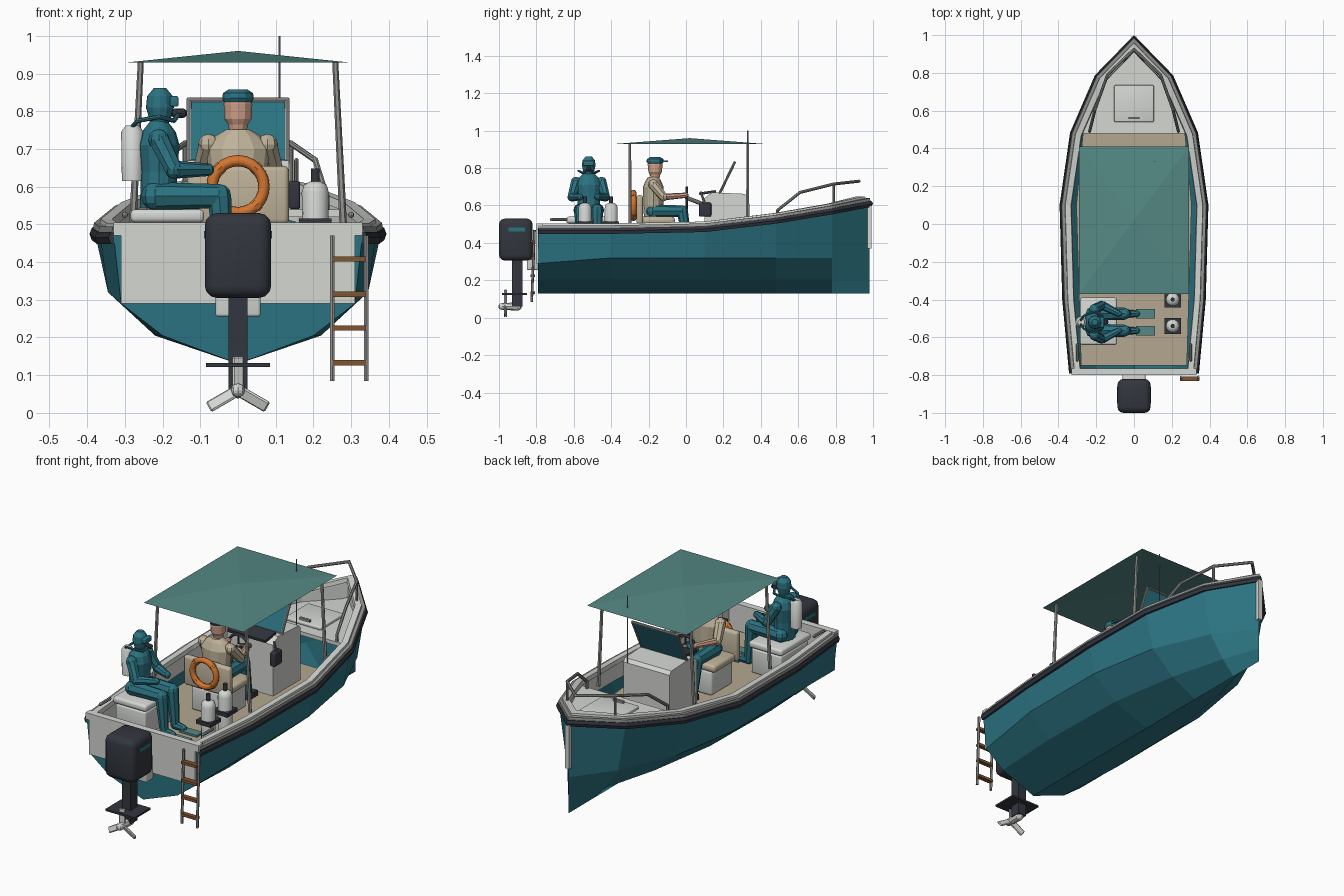
import bpy, bmesh, math
from mathutils import Matrix, Vector

if "Cube" in bpy.data.objects:
    bpy.data.objects.remove(bpy.data.objects["Cube"], do_unlink=True)


def material(name, red, green, blue):
    mat = bpy.data.materials.new(name)
    mat.use_nodes = True
    mat.diffuse_color = (red, green, blue, 1)
    mat.node_tree.nodes["Principled BSDF"].inputs["Base Color"].default_value = mat.diffuse_color
    return mat


TEAL = material("hull teal", .024, .17, .22)
CANVAS = material("canopy green", .09, .25, .235)
WHITE = material("boat white", .66, .68, .65)
FLOOR = material("deck tan", .46, .39, .28)
CLOTH = material("cloth beige", .52, .45, .32)
SKIN = material("skin", .65, .37, .26)
ORANGE = material("buoy orange", .65, .18, .03)
DARK = material("charcoal", .032, .037, .048)
METAL = material("rail grey", .3, .3, .29)
WOOD = material("wood brown", .22, .09, .03)


def finish(name, bm, mat, smooth=None, weld=False):
    """Turn a bmesh into a named, coloured object."""
    if weld:
        bmesh.ops.remove_doubles(bm, verts=bm.verts, dist=.0005)
    bmesh.ops.recalc_face_normals(bm, faces=bm.faces)
    mesh = bpy.data.meshes.new(name)
    bm.to_mesh(mesh)
    bm.free()
    mesh.materials.append(mat)
    if smooth:
        mesh.polygons.foreach_set("use_smooth", [True] * len(mesh.polygons))
        mesh.set_sharp_from_angle(angle=math.radians(smooth))
    obj = bpy.data.objects.new(name, mesh)
    bpy.context.collection.objects.link(obj)
    return obj


def box(name, low, high, mat, bevel=0, tilt=0):
    """Box between two corners, optionally rounded and tilted about x."""
    bm = bmesh.new()
    low, high = Vector(low), Vector(high)
    bmesh.ops.create_cube(bm, size=1, matrix=Matrix.Diagonal(high - low).to_4x4())
    if bevel:
        bmesh.ops.bevel(bm, geom=bm.edges[:], offset=bevel, segments=3, profile=.5, affect='EDGES')
    place = Matrix.Translation((low + high) / 2) @ Matrix.Rotation(math.radians(tilt), 4, 'X')
    bm.transform(place)
    return finish(name, bm, mat, 40 if bevel else None)


def limb(name, points, radii, mat, sides=8, joints=True):
    """Chain of tapered cylinders with round joints."""
    bm = bmesh.new()
    points = [Vector(p) for p in points]
    if not isinstance(radii, (list, tuple)):
        radii = [radii] * len(points)
    for a, b, ra, rb in zip(points, points[1:], radii, radii[1:]):
        turn = (b - a).to_track_quat('Z', 'Y').to_matrix().to_4x4()
        bmesh.ops.create_cone(bm, cap_ends=True, segments=sides, radius1=ra, radius2=rb,
                              depth=(b - a).length, matrix=Matrix.Translation((a + b) / 2) @ turn)
    if joints:
        for p, r in zip(points, radii):
            bmesh.ops.create_uvsphere(bm, u_segments=sides, v_segments=6, radius=r,
                                      matrix=Matrix.Translation(p))
    return finish(name, bm, mat)


def loft(name, rows, mat, ring=False, caps=False, smooth=None):
    """Skin a list of equal rows of points."""
    bm = bmesh.new()
    grid = [[bm.verts.new(p) for p in row] for row in rows]
    count = len(rows[0])
    for r, s in zip(grid, grid[1:]):
        for i in range(count if ring else count - 1):
            j = (i + 1) % count
            bm.faces.new((r[i], r[j], s[j], s[i]))
    if caps:
        bm.faces.new(grid[0])
        bm.faces.new(grid[-1])
    return finish(name, bm, mat, smooth, weld=not caps)


def turned(name, centre, rings, mat, sides=12, smooth=None):
    """Stack of ellipses given as (height, x radius, y radius)."""
    rows = []
    for z, rx, ry in rings:
        angles = [math.tau * i / sides for i in range(sides)]
        rows.append([(centre[0] + rx * math.cos(a), centre[1] + ry * math.sin(a), z) for a in angles])
    return loft(name, rows, mat, ring=True, caps=True, smooth=smooth)


def slab(name, half_outline, bottom, top, mat):
    """Symmetric plate from (y, half width) pairs."""
    outline = [(w, y) for y, w in half_outline] + [(-w, y) for y, w in reversed(half_outline)]
    rows = [[(x, y, z) for x, y in outline] for z in (bottom, top)]
    return loft(name, rows, mat, ring=True, caps=True)


def torus(name, centre, major, minor, mat, sides=24):
    """Ring standing upright and facing along y."""
    rows = []
    for i in range(sides + 1):
        a = math.tau * i / sides
        row = []
        for k in range(8):
            b = math.tau * k / 8
            r = major + minor * math.cos(b)
            row.append((centre[0] + r * math.cos(a), centre[1] + minor * math.sin(b), centre[2] + r * math.sin(a)))
        rows.append(row)
    return loft(name, rows, mat, ring=True, smooth=50)


# Hull: y, sheer half width, sheer height, upper and lower chine half widths
STATIONS = [(-.79, .33, .47, .31, .2), (-.4, .366, .47, .345, .22), (.1, .38, .48, .345, .21),
            (.48, .325, .525, .28, .15), (.78, .195, .575, .15, .07), (.98, 0, .615, 0, 0)]
sections = []
for y, w, z, upper, lower in STATIONS:
    chine = .29 if y < -.7 else .32
    side = [(w, y, z), (upper, y, chine), (lower, y, .205)]
    sections.append(side + [(0, y, .13)] + [(-px, py, pz) for px, py, pz in reversed(side)])
loft("hull", sections, TEAL)
loft("hull_stern", [sections[0][:4], sections[0][:2:-1]], TEAL)
slab("transom_cap", [(-.8, .33), (-.765, .33)], .47, .505, WHITE)
box("transom_panel", (-.31, -.8, .29), (.31, -.77, .49), WHITE)
box("stem_plate", (-.012, .97, .37), (.012, .992, .6), WHITE)

# Strips that follow the sheer line
half = [Vector(s[:3]) for s in STATIONS]
sheer = [Vector((w, y, z)) for y, w, z in half]
sheer += [Vector((-p.x, p.y, p.z)) for p in reversed(sheer[:-1])]


def sheer_strip(name, profile, mat):
    rows = []
    for i, p in enumerate(sheer):
        before = (p - sheer[max(i - 1, 0)]).to_2d()
        after = (sheer[min(i + 1, len(sheer) - 1)] - p).to_2d()
        before = before.normalized() if before.length else after.normalized()
        after = after.normalized() if after.length else before
        along = (before + after).normalized()
        miter = 1 / max(along.dot(after), .5)
        out = Vector((along.y, -along.x, 0)) * miter
        rows.append([p + out * d + Vector((0, 0, h)) for d, h in profile])
    loft(name, rows, mat, ring=True, caps=True)


sheer_strip("rub_rail", [(-.01, -.022), (.008, -.022), (.014, -.005), (.008, .01), (-.01, .01)], DARK)
sheer_strip("gunwale_edge", [(-.02, .01), (.004, .01), (.002, .024), (-.02, .024)], METAL)
sheer_strip("gunwale_cap", [(-.05, .012), (-.012, .012), (-.016, .034), (-.046, .034)], WHITE)
sheer_strip("inner_liner", [(-.045, -.07), (-.038, -.07), (-.034, .015), (-.041, .015)], WHITE)

# Decks and bow fittings
slab("cockpit_floor", [(-.75, .28), (-.4, .29), (.1, .305), (.48, .27)], .355, .372, FLOOR)
slab("foredeck", [(.48, .29), (.78, .16), (.93, .02)], .52, .54, WHITE)
box("deck_hatch", (-.105, .54, .54), (.105, .735, .558), WHITE, .006)
box("hatch_handle", (-.03, .555, .558), (.03, .567, .57), METAL)
rail = [(.235, .49, .575), (.205, .61, .67), (.14, .79, .715), (0, .925, .73)]
limb("bow_rail", [(.235, .49, .53)] + rail + [(-x, y, z) for x, y, z in rail[-2::-1]] + [(-.235, .49, .53)],
     .008, METAL)
for side in (-1, 1):
    limb("bow_stanchion", [(side * .14, .79, .56), (side * .14, .79, .715)], .007, METAL)
    limb("stern_cleat", [(side * .3, -.72, .525), (side * .3, -.64, .525)], .008, METAL)
    for y in (-.3, .33):
        limb("canopy_post", [(side * .28, y, .48), (side * .258, y, .93)], [.01, .008], METAL, 6, False)

# Canopy: a shallow four-sided tent
corners = [(-.29, -.37, .93), (.29, -.37, .93), (.29, .41, .93), (-.29, .41, .93)]
loft("canopy", [corners, [(0, .02, .96)] * 4], CANVAS, ring=True)
limb("antenna", [(.11, .33, .64), (.11, .33, 1)], .003, METAL, 6, False)

# Console with windscreen, wheel and throttle
outline = [(.1, .37), (.33, .37), (.33, .645), (.315, .662), (.14, .67), (.1, .64)]
loft("console", [[(x, y, z) for y, z in outline] for x in (-.135, .135)], WHITE, ring=True, caps=True)
box("instrument_panel", (-.11, .07, .662), (.11, .16, .676), DARK, tilt=8)
box("windscreen", (-.128, .217, .655), (.128, .223, .838), TEAL, tilt=-26)
frame = [(-.13, .18, .665), (-.13, .26, .83), (.13, .26, .83), (.13, .18, .665)]
limb("windscreen_frame", frame + frame[:1], .007, METAL)
torus("steering_wheel", (0, .005, .64), .056, .007, DARK)
limb("steering_column", [(0, .005, .64), (0, .11, .6)], .011, METAL)
for turn in range(3):
    a = math.tau * turn / 3 + math.pi / 2
    limb("wheel_spoke", [(0, .005, .64), (.056 * math.cos(a), .005, .64 + .056 * math.sin(a))], .005, DARK)
box("throttle_box", (.135, .07, .54), (.165, .135, .615), DARK, .008)
limb("throttle_lever", [(.155, .1, .61), (.155, .08, .67)], .006, METAL)

# Helm seat and life ring
box("seat_base", (-.1, -.25, .372), (.1, -.07, .5), WHITE, .012)
box("seat_cushion", (-.125, -.255, .5), (.125, -.06, .54), CLOTH, .015)
box("seat_back", (-.135, -.265, .5), (.135, -.23, .655), CLOTH, .014)
torus("life_ring", (0, -.28, .6), .069, .015, ORANGE)
for turn in range(4):
    a = math.tau * (turn + .5) / 4
    spot = Vector((.069 * math.cos(a), -.28, .6 + .069 * math.sin(a)))
    reach = Vector((.007 * math.sin(a), 0, -.007 * math.cos(a)))
    limb("life_ring_band", [spot - reach, spot + reach], .0165, ORANGE, 8, False)

# Skipper
turned("skipper_torso", (0, -.175), [(.54, .07, .05), (.62, .075, .055), (.7, .085, .055), (.735, .06, .04),
                                     (.752, .03, .028)], CLOTH)
turned("skipper_head", (0, -.165), [(.74, .022, .022), (.765, .026, .028), (.78, .036, .036), (.82, .038, .04),
                                    (.845, .03, .03)], SKIN)
turned("skipper_cap", (0, -.165), [(.825, .038, .04), (.835, .042, .046), (.848, .04, .044), (.858, .025, .028)], TEAL)
box("cap_brim", (-.032, -.14, .832), (.032, -.095, .84), TEAL)
for side in (-1, 1):
    limb("skipper_sleeve", [(side * .078, -.175, .712), (side * .098, -.12, .645)], [.028, .023], CLOTH)
    limb("skipper_forearm", [(side * .098, -.12, .645), (side * .055, 0, .655)], [.018, .014], SKIN)
    limb("skipper_leg", [(side * .045, -.18, .57), (side * .05, -.02, .57), (side * .05, .01, .4)],
         [.036, .03, .022], TEAL)
    box("skipper_shoe", (side * .05 - .02, -.01, .372), (side * .05 + .02, .065, .4), DARK)

# Diver on the side bench, facing across the boat
MID = -.52
box("bench_base", (-.275, -.63, .372), (-.1, -.4, .5), WHITE, .008)
box("bench_cushion", (-.285, -.64, .505), (-.09, -.39, .54), WHITE, .012)
turned("diver_torso", (-.21, MID), [(.545, .05, .06), (.64, .048, .06), (.71, .055, .07), (.745, .045, .055),
                                    (.775, .022, .025)], TEAL)
turned("diver_head", (-.207, MID), [(.765, .022, .024), (.785, .03, .03), (.81, .037, .036), (.84, .034, .034),
                                    (.862, .016, .016)], TEAL)
box("diver_mask", (-.18, MID - .028, .812), (-.158, MID + .028, .84), TEAL, .005)
limb("diver_regulator", [(-.165, MID, .795), (-.148, MID, .795)], .013, DARK)
turned("diver_air_tank", (-.28, MID), [(.615, .028, .028), (.745, .03, .03), (.762, .018, .018)], WHITE, 14, 50)
for side in (-1, 1):
    limb("diver_hose", [(-.29, MID, .75), (-.265, MID + side * .035, .775), (-.21, MID + side * .055, .785),
                        (-.17, MID + side * .03, .775), (-.155, MID, .795)], .006, TEAL)
    limb("diver_arm", [(-.21, MID + side * .068, .725), (-.17, MID + side * .09, .645), (-.08, MID + side * .045, .645)],
         [.028, .024, .017], TEAL)
    y = MID + side * .045
    limb("diver_leg", [(-.22, y, .575), (-.05, y, .575), (-.035, y, .4)], [.037, .032, .022], TEAL)
    limb("diver_foot", [(-.035, y, .395), (.015, y, .39)], [.022, .017], TEAL)
    box("diver_fin", (.01, y - .025, .376), (.11, y + .025, .386), CANVAS)

# Spare air tanks in a rack
for y in (-.4, -.54):
    turned("spare_tank", (.205, y), [(.372, .034, .034), (.585, .036, .036), (.605, .03, .03), (.614, .014, .014)],
           WHITE, 14, 50)
    turned("tank_valve", (.205, y), [(.612, .011, .011), (.648, .011, .011)], DARK)
    box("tank_rack", (.162, y - .043, .495), (.248, y + .043, .515), DARK)

# Outboard motor
box("motor_cowling", (-.088, -1, .305), (.088, -.82, .53), DARK, .032)
for side in (-1, 1):
    box("cowling_stripe", (side * .087 - .003, -.95, .462), (side * .087 + .003, -.86, .482), TEAL)
box("motor_leg", (-.025, -.93, .06), (.025, -.875, .32), DARK)
box("cavitation_plate", (-.085, -.985, .122), (.085, -.85, .132), DARK)
box("motor_bracket", (-.06, -.85, .255), (.06, -.79, .39), WHITE, .008)
limb("propeller_hub", [(0, -.985, .06), (0, -.9, .06)], [.018, .022], WHITE)
for turn in range(3):
    a = math.tau * turn / 3 + math.pi / 2
    bm = bmesh.new()
    bmesh.ops.create_cube(bm, size=1, matrix=Matrix.Translation((.05, 0, 0)) @ Matrix.Diagonal((.08, .01, .032, 1)))
    bmesh.ops.bevel(bm, geom=bm.edges[:], offset=.004, segments=1, affect='EDGES')
    bm.transform(Matrix.Translation((0, -.965, .06)) @ Matrix.Rotation(-a, 4, 'Y') @ Matrix.Rotation(.4, 4, 'X'))
    finish("propeller_blade", bm, WHITE)

# Boarding ladder
for x in (.25, .34):
    limb("ladder_rail", [(x, -.825, .085), (x, -.81, .47)], .007, METAL, 6, False)
for z in (.133, .225, .315, .408):
    box("ladder_rung", (.25, -.832, z - .007), (.34, -.808, z + .007), WOOD)
